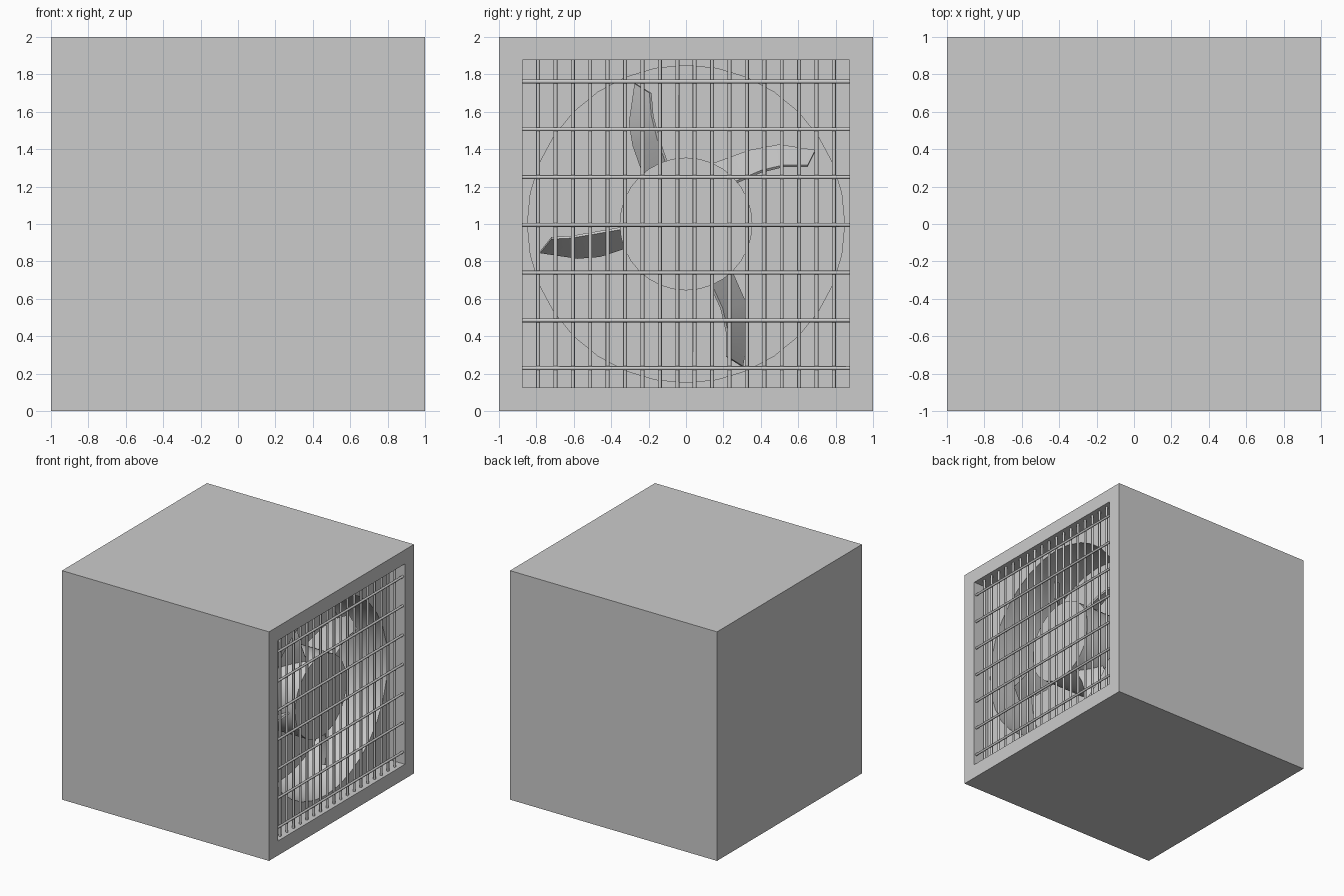
import bpy, bmesh, math
from mathutils import Vector

if "Cube" in bpy.data.objects:
    bpy.data.objects.remove(bpy.data.objects["Cube"])

FRONT = 1.0            # x of the grille face
RECESS = 0.15          # depth of square recess
DUCT = 0.60            # depth of round duct floor


def box(name, lo, hi):
    lo, hi = Vector(lo), Vector(hi)
    bpy.ops.mesh.primitive_cube_add(size=1, location=(lo + hi) / 2)
    o = bpy.context.object
    o.name = name
    o.scale = hi - lo
    bpy.ops.object.transform_apply(location=False, rotation=False, scale=True)
    return o


def rod(name, a, b, r, sides):
    a, b = Vector(a), Vector(b)
    d = b - a
    bpy.ops.mesh.primitive_cylinder_add(vertices=sides, radius=r, depth=d.length,
                                        location=(a + b) / 2,
                                        rotation=d.to_track_quat('Z', 'Y').to_euler())
    o = bpy.context.object
    o.name = name
    bpy.ops.object.shade_smooth_by_angle(angle=math.radians(50))
    return o


def cut(target, cutter):
    m = target.modifiers.new("cut", 'BOOLEAN')
    m.operation = 'DIFFERENCE'
    m.solver = 'EXACT'
    m.object = cutter
    bpy.context.view_layer.objects.active = target
    bpy.ops.object.modifier_apply(modifier=m.name)
    bpy.data.objects.remove(cutter)


# Casing with a square recess and a round duct behind it
casing = box("casing", (-1, -1, 0), (1, 1, 2))
cut(casing, box("recess_cutter", (FRONT - RECESS, -.875, .127), (1.2, .875, 1.877)))
cut(casing, rod("duct_cutter", (FRONT - DUCT, 0, 1), (1.1, 0, 1), .848, 32))

# Hub
rod("fan_hub", (FRONT - DUCT - .01, 0, 1), (FRONT - .2, 0, 1), .355, 32)

# Blades: (leading edge, trailing edge) as (y, z) points from root to tip
blades = [
    ([(.12, 1.31), (.34, 1.39), (.50, 1.42), (.69, 1.39)],
     [(.26, 1.22), (.40, 1.28), (.52, 1.31), (.65, 1.31)]),
    ([(-.22, 1.25), (-.28, 1.42), (-.30, 1.54), (-.27, 1.75)],
     [(-.10, 1.32), (-.15, 1.46), (-.18, 1.58), (-.19, 1.70)]),
    ([(-.31, .88), (-.46, .83), (-.58, .82), (-.78, .85)],
     [(-.33, .98), (-.50, .95), (-.62, .93), (-.72, .925)]),
    ([(.24, .75), (.32, .57), (.33, .42), (.30, .24)],
     [(.13, .68), (.19, .55), (.22, .42), (.22, .29)]),
]
for i, (lead, trail) in enumerate(blades):
    bm = bmesh.new()
    rows = []
    for k in range(4):
        pitch = .10 - .015 * k
        rows.append((bm.verts.new((FRONT - .36 - pitch, *lead[k])),
                     bm.verts.new((FRONT - .36 + pitch, *trail[k]))))
    for (a, b), (c, d) in zip(rows, rows[1:]):
        bm.faces.new((a, c, d, b))
    bmesh.ops.recalc_face_normals(bm, faces=bm.faces)
    me = bpy.data.meshes.new("fan_blade")
    bm.to_mesh(me)
    bm.free()
    o = bpy.data.objects.new(f"fan_blade_{i + 1}", me)
    bpy.context.collection.objects.link(o)
    s = o.modifiers.new("thickness", 'SOLIDIFY')
    s.thickness = .015
    s.offset = 0
    for p in me.polygons:
        p.use_smooth = True
    bpy.context.view_layer.objects.active = o
    bpy.ops.object.modifier_apply(modifier=s.name)
    bpy.ops.object.select_all(action='DESELECT')
    o.select_set(True)
    bpy.ops.object.shade_smooth_by_angle(angle=math.radians(30))

# Grille: vertical rods behind horizontal rods
for i in range(18):
    y = -.791 + i * 1.582 / 17
    rod(f"grille_upright_{i + 1}", (FRONT - .04, y, .12), (FRONT - .04, y, 1.885), .0105, 8)
for i in range(7):
    z = .229 + i * .2555
    rod(f"grille_crossbar_{i + 1}", (FRONT - .021, -.88, z), (FRONT - .021, .88, z), .0105, 8)
